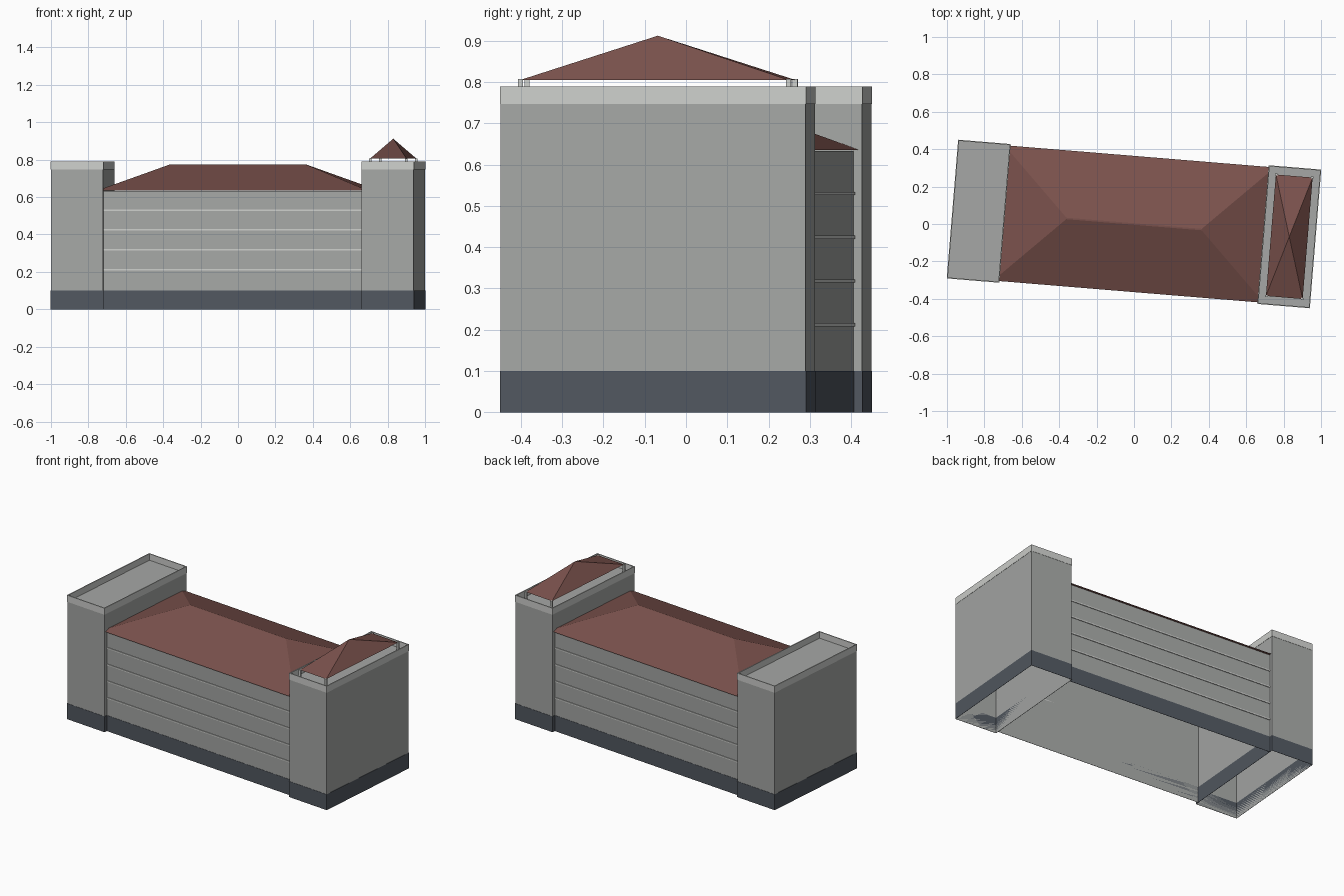
import bpy, bmesh, math
from mathutils import Matrix, Vector

cube = bpy.data.objects.get("Cube")
if cube:
    bpy.data.objects.remove(cube, do_unlink=True)

TURN = Matrix.Rotation(math.radians(-4.7), 4, 'Z')   # the whole building sits askew
TX, TW, TD = 0.833, 0.1395, 0.3705                   # tower centre, half width, half depth
HX, HD = TX - TW, 0.3495                             # hall half length, half depth
BASE, WALL, TOP = 0.10, 0.748, 0.789
EAVE, RIDGE = 0.635, 0.775
SKIN = 0.0015                                        # thickness of applied bands


def material(name, rgb):
    m = bpy.data.materials.new(name)
    m.use_nodes = True
    m.diffuse_color = (*rgb, 1)
    m.node_tree.nodes["Principled BSDF"].inputs["Base Color"].default_value = (*rgb, 1)
    return m


GREY = material("wall_grey", (0.38, 0.39, 0.38))
PALE = material("pale_stone", (0.62, 0.63, 0.61))
SLATE = material("dark_slate", (0.083, 0.097, 0.118))
RED = material("roof_red", (0.195, 0.083, 0.072))


def finish(name, bm, mat):
    bm.transform(TURN)
    mesh = bpy.data.meshes.new(name)
    bm.to_mesh(mesh)
    bm.free()
    mesh.materials.append(mat)
    ob = bpy.data.objects.new(name, mesh)
    bpy.context.collection.objects.link(ob)


def box(name, mat, cx, cy, hx, hy, z0, z1, drop=()):
    """Box by centre and half sizes; faces looking along a 'drop' direction are left out."""
    bm = bmesh.new()
    bmesh.ops.create_cube(bm, size=2)
    bm.normal_update()
    gone = [f for f in bm.faces if any(f.normal.dot(Vector(d)) > 0.9 for d in drop)]
    bmesh.ops.delete(bm, geom=gone, context='FACES')
    bm.transform(Matrix.Translation((cx, cy, (z0 + z1) / 2))
                 @ Matrix.Diagonal((hx, hy, (z1 - z0) / 2, 1)))
    finish(name, bm, mat)


def ring(name, mat, cx, hx, hy, t, z0, z1):
    """Rectangular band with an open middle."""
    bm = bmesh.new()
    loops = []
    for inset, z in ((0, z0), (0, z1), (t, z1), (t, z0)):
        a, b = hx - inset, hy - inset
        loops.append([bm.verts.new((cx + sx * a, sy * b, z))
                      for sx, sy in ((-1, -1), (1, -1), (1, 1), (-1, 1))])
    for i in range(4):
        lo, hi = loops[i], loops[(i + 1) % 4]
        for j in range(4):
            k = (j + 1) % 4
            bm.faces.new((lo[j], lo[k], hi[k], hi[j]))
    finish(name, bm, mat)


def hip_roof(name, cx, hx, hy, rx, ry, z0, z1):
    """Eave rectangle rising to a ridge rectangle, or to a point when rx and ry are 0."""
    bm = bmesh.new()
    for a, b, z in ((hx, hy, z0), (rx, ry, z1)):
        for sx in (-1, 1):
            for sy in (-1, 1):
                bm.verts.new((cx + sx * a, sy * b, z))
    bmesh.ops.remove_doubles(bm, verts=bm.verts, dist=1e-5)
    bmesh.ops.convex_hull(bm, input=bm.verts)
    bmesh.ops.dissolve_limit(bm, angle_limit=0.01, verts=bm.verts, edges=bm.edges)
    finish(name, bm, RED)


DOWN, EAST, WEST = (0, 0, -1), (1, 0, 0), (-1, 0, 0)

# End towers: hollow body, dark base band, parapet
for side, s in (("left", 1), ("right", -1)):
    cx = s * TX
    box(f"{side}_tower_walls", GREY, cx, 0, TW, TD, 0, WALL, (DOWN,))
    ring(f"{side}_tower_base", SLATE, cx, TW + SKIN, TD + SKIN, SKIN, 0, BASE)
    ring(f"{side}_tower_parapet", PALE, cx, TW + SKIN, TD + SKIN, 0.006, WALL - 0.001, TOP)

# Main hall between the towers
box("hall_walls", GREY, 0, 0, HX, HD, 0, EAVE - 0.002, (DOWN, EAST, WEST))
for side, s in (("front", -1), ("back", 1)):
    box(f"hall_base_{side}", SLATE, 0, s * (HD + SKIN / 2), HX, SKIN / 2, 0, BASE)
    for i in range(4):
        z = 0.212 + i * 0.106
        box(f"floor_ledge_{side}_{i + 1}", PALE, 0, s * (HD + 0.002), HX, 0.002,
            z - 0.004, z + 0.004)
hip_roof("hall_roof", 0, 0.726, 0.363, 0.363, 0.004, EAVE, RIDGE)

# Small raised roof on four posts over one tower
PX, PY = 0.0985, 0.3257
hip_roof("tower_roof", TX, PX, PY, 0, 0, 0.805, 0.912)
for sx in (-1, 1):
    for sy in (-1, 1):
        box(f"roof_post_{'outer' if sx > 0 else 'inner'}_{'back' if sy > 0 else 'front'}",
            PALE, TX + sx * (PX - 0.002), sy * PY, 0.006, 0.006, WALL, 0.807)
